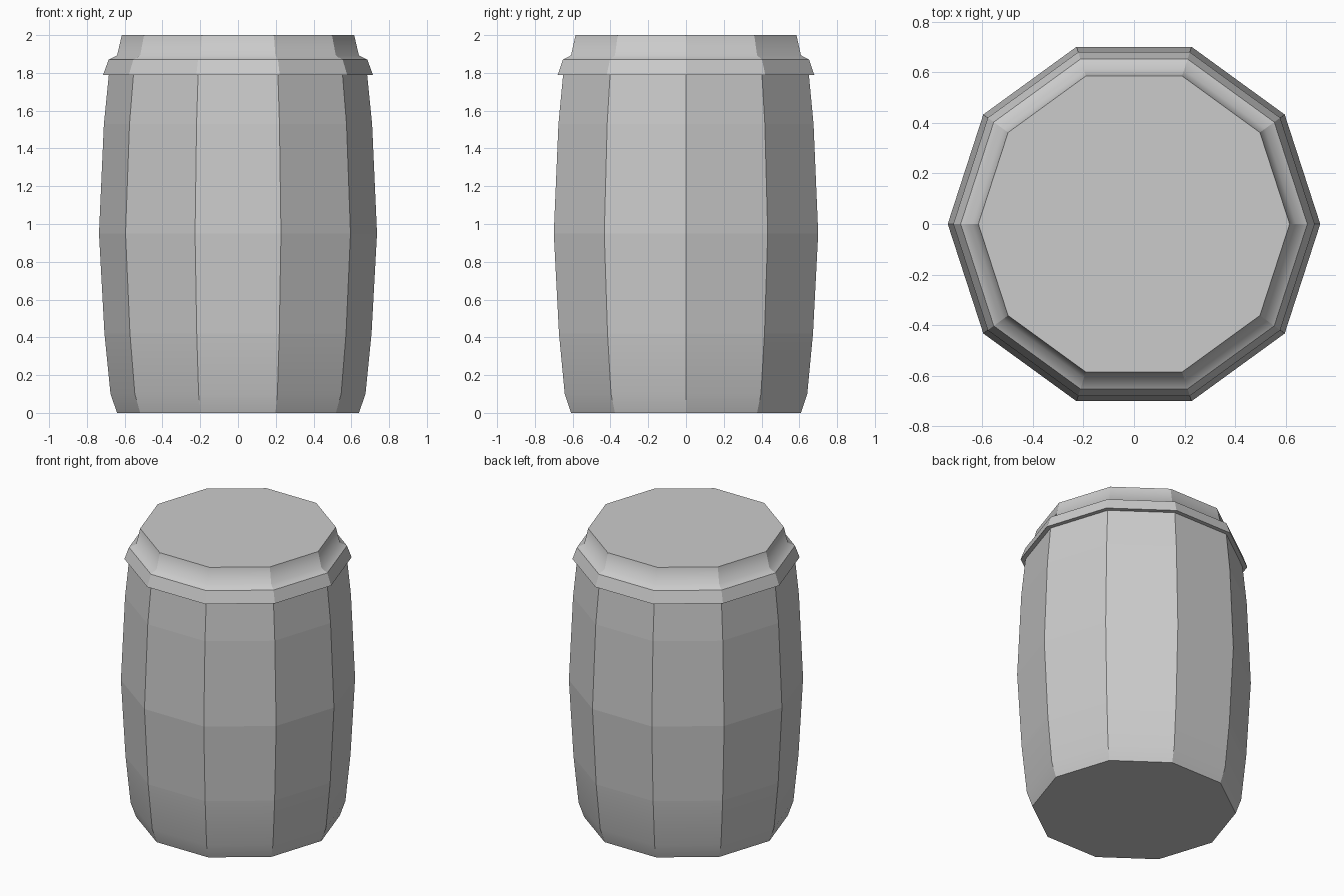
import bpy, bmesh
from math import cos, sin, tau

if "Cube" in bpy.data.objects:
    bpy.data.objects.remove(bpy.data.objects["Cube"])

SIDES = 10


def lathe(name, profile, sharp_rings, cap_bottom=False, cap_top=False):
    """Spin (radius, z) points into a ten-sided shell with crisp staves."""
    bm = bmesh.new()
    rings = [[bm.verts.new((r * cos(tau * i / SIDES), r * sin(tau * i / SIDES), z))
              for i in range(SIDES)] for r, z in profile]
    for a, b in zip(rings, rings[1:]):
        for i in range(SIDES):
            j = (i + 1) % SIDES
            bm.faces.new((a[i], a[j], b[j], b[i]))
    if cap_bottom:
        bm.faces.new(rings[0][::-1])
    if cap_top:
        bm.faces.new(rings[-1])
    for f in bm.faces:
        f.smooth = True
    # Upright edges are sharp; only the chosen horizontal rings are
    for e in bm.edges:
        e.smooth = abs(e.verts[0].co.z - e.verts[1].co.z) < 1e-5 and \
            not any(e.verts[0] in rings[k] and e.verts[1] in rings[k] for k in sharp_rings)
    for a, b in zip(rings, rings[1:]):
        for u, v in zip(a, b):
            bm.edges.get((u, v)).smooth = False
    mesh = bpy.data.meshes.new(name)
    bm.to_mesh(mesh)
    bm.free()
    obj = bpy.data.objects.new(name, mesh)
    bpy.context.collection.objects.link(obj)
    return obj


# Bulging barrel body
lathe("barrel_body",
      [(0.64, 0), (0.675, 0.1), (0.707, 0.42), (0.736, 0.95), (0.71, 1.53), (0.684, 1.79)],
      sharp_rings=(0, 2, 3, 4), cap_bottom=True)

# Lid: underside lip, flared rim, concave shoulder and flat top
lathe("lid",
      [(0.684, 1.79), (0.714, 1.79), (0.685, 1.87), (0.64, 1.893), (0.615, 2.0)],
      sharp_rings=(1, 2, 4), cap_top=True)
